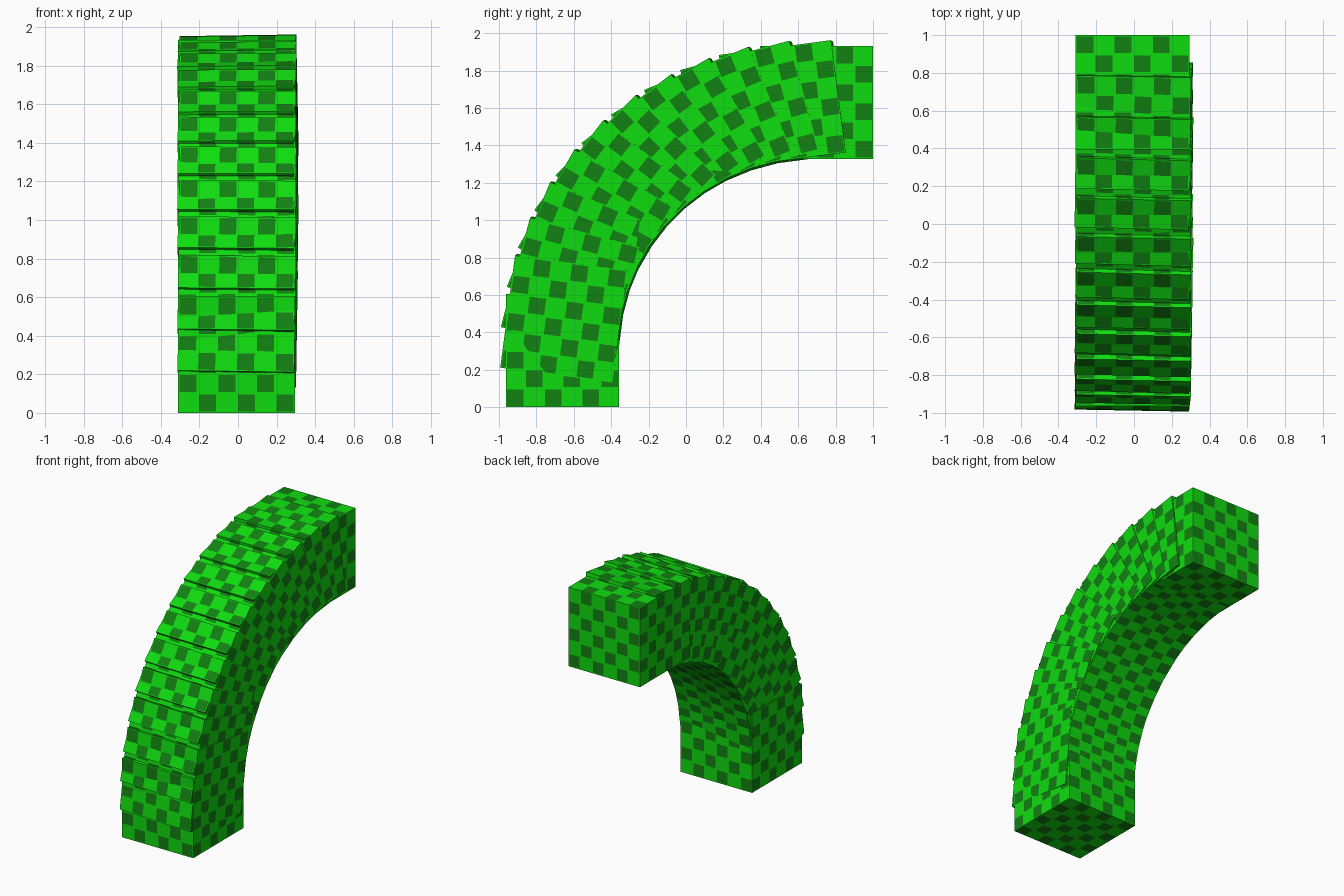
import bpy, bmesh, math, random
from mathutils import Matrix

if "Cube" in bpy.data.objects:
    bpy.data.objects.remove(bpy.data.objects["Cube"])

random.seed(4)
SIZE, CELLS, STEPS = 0.605, 6, 12


def make_mat(name, color):
    m = bpy.data.materials.new(name)
    m.diffuse_color = (*color, 1)
    m.use_nodes = True
    m.node_tree.nodes["Principled BSDF"].inputs["Base Color"].default_value = m.diffuse_color
    return m


light = make_mat("bright green", (0.005, 0.72, 0.005))
dark = make_mat("dark green", (0.006, 0.22, 0.006))


def checker_cube(name, matrix):
    """Cube with a checker of inset dark squares on every side."""
    bm = bmesh.new()
    bmesh.ops.create_cube(bm, size=SIZE)
    bmesh.ops.subdivide_edges(bm, edges=bm.edges[:], cuts=CELLS - 1, use_grid_fill=True)
    cell = SIZE / CELLS
    squares = []
    for f in bm.faces:
        c = f.calc_center_median()
        idx = [min(CELLS - 1, math.floor((v + SIZE / 2) / cell + 1e-4)) for v in c]
        if sum(idx) % 2:
            squares.append(f)
    bmesh.ops.inset_individual(bm, faces=squares, thickness=0.009)
    for f in squares:
        f.material_index = 1
    me = bpy.data.meshes.new(name)
    bm.to_mesh(me)
    bm.free()
    me.materials.append(light)
    me.materials.append(dark)
    ob = bpy.data.objects.new(name, me)
    ob.matrix_world = matrix
    bpy.context.collection.objects.link(ob)


# overlapping cubes swept through a quarter turn
for k in range(STEPS + 1):
    a = math.radians(90 * k / STEPS)
    y = 0.6975 - 1.3575 * math.cos(a)
    z = 0.3025 + 1.3275 * math.sin(a)
    end = k in (0, STEPS)
    # the inner cubes sit slightly crooked
    t = 0 if end else math.radians(1.0 + random.uniform(-0.15, 0.15))
    x = -0.0075 if end else random.uniform(-0.002, 0.001)
    m = (Matrix.Translation((x, y, z)) @ Matrix.Rotation(-a, 4, 'X')
         @ Matrix.Rotation(t, 4, 'Y') @ Matrix.Rotation(-t, 4, 'Z'))
    checker_cube("base_block" if k == 0 else "end_block" if k == STEPS
                 else f"bend_block_{k:02d}", m)
